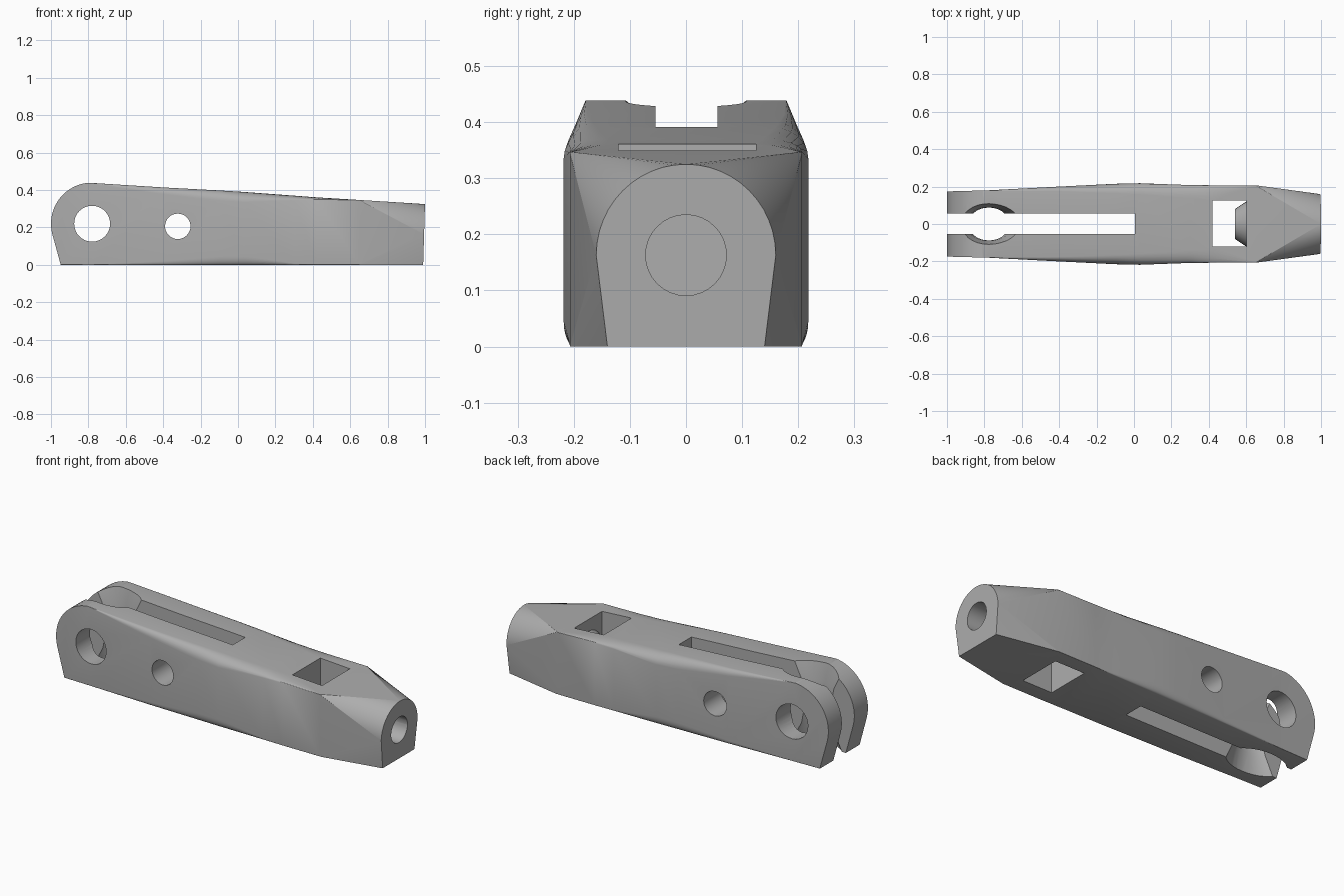
import bpy, bmesh, math
from mathutils import Matrix, Vector

old = bpy.data.objects.get("Cube")
if old:
    bpy.data.objects.remove(old, do_unlink=True)

grey = bpy.data.materials.new("metal grey")
grey.use_nodes = True
COLOUR = (0.42, 0.42, 0.42, 1)
grey.diffuse_color = COLOUR
grey.node_tree.nodes["Principled BSDF"].inputs["Base Color"].default_value = COLOUR


def make(name, bm, helper=True):
    bmesh.ops.recalc_face_normals(bm, faces=bm.faces)
    mesh = bpy.data.meshes.new(name)
    bm.to_mesh(mesh)
    bm.free()
    mesh.materials.append(grey)
    ob = bpy.data.objects.new(name, mesh)
    bpy.context.collection.objects.link(ob)
    if helper:
        ob.hide_render = True
    return ob


def loft(name, rings, helper=True):
    bm = bmesh.new()
    loops = [[bm.verts.new(p) for p in ring] for ring in rings]
    for a, b in zip(loops, loops[1:]):
        for i in range(len(a)):
            j = (i + 1) % len(a)
            bm.faces.new((a[i], a[j], b[j], b[i]))
    bm.faces.new(loops[0])
    bm.faces.new(loops[-1])
    return make(name, bm, helper)


def box(name, x0, x1, y0, y1, z0, z1):
    return loft(name, [[(x0, y0, z), (x1, y0, z), (x1, y1, z), (x0, y1, z)] for z in (z0, z1)])


def cone(name, centre, axis, r1, r2, depth, segments=32):
    bm = bmesh.new()
    turn = Vector((0, 0, 1)).rotation_difference(Vector(axis)).to_matrix().to_4x4()
    bmesh.ops.create_cone(bm, cap_ends=True, segments=segments, radius1=r1, radius2=r2,
                          depth=depth, matrix=Matrix.Translation(centre) @ turn)
    return make(name, bm)


def section(x, w, top, tx, tz, bx, bz):
    """Box section with elliptical top and bottom corners."""
    half = []
    for cx, cz, dx, dz, base in ((w - bx, bz, bx, bz, -90), (w - tx, top - tz, tx, tz, 0)):
        for k in range(7):
            a = math.radians(base + 15 * k)
            half.append((x, cx + dx * math.cos(a), cz + dz * math.sin(a)))
    return half + [(x, -y, z) for x, y, z in reversed(half)]


def combine(target, tool, operation):
    mod = target.modifiers.new(operation.lower(), 'BOOLEAN')
    mod.operation, mod.object, mod.solver = operation, tool, 'EXACT'
    bpy.context.view_layer.objects.active = target
    bpy.ops.object.modifier_apply(modifier=mod.name)
    bpy.data.objects.remove(tool, do_unlink=True)


# Main bar: x, half width, top, top corner size, bottom corner size
T = 0.002
body = loft("link_body", [section(*s) for s in (
    (-1.05, 0.173, 0.452, T, T, T, T),
    (-0.78, 0.18, 0.438, T, T, T, T),
    (-0.4, 0.2, 0.414, 0.025, 0.035, 0.01, 0.02),
    (-0.1, 0.215, 0.398, 0.05, 0.055, 0.02, 0.045),
    (0.03, 0.218, 0.39, 0.06, 0.055, 0.02, 0.045),
    (0.3, 0.208, 0.37, 0.07, 0.024, 0.006, 0.008),
    (0.42, 0.207, 0.361, 0.08, 0.014, T, T),
    (0.65, 0.207, 0.347, T, T, T, T))], helper=False)

# Rounded rear end
arc = [math.radians(a) for a in range(87, 196, 6)]
side = [(-0.78 + 0.22 * math.cos(a), 0.22 + 0.22 * math.sin(a)) for a in arc]
side += [(-0.945, -0.01), (1, -0.01), (1, 0.35)]
combine(body, loft("rear_round", [[(x, y, z) for x, z in side] for y in (-0.3, 0.3)]), 'INTERSECT')

# Tapered nose: box face blending into an arch
bm = bmesh.new()
for y in (-0.207, 0.207):
    for z in (0, 0.347):
        bm.verts.new((0.65, y, z))
    bm.verts.new((0.99, math.copysign(0.14, y), 0))
for k in range(25):
    a = math.pi * k / 24
    z = 0.163 + 0.162 * math.sin(a)
    bm.verts.new((0.99 + 0.03 * z, 0.16 * math.cos(a), z))
bmesh.ops.convex_hull(bm, input=bm.verts)
combine(body, make("nose", bm), 'UNION')

# Fork slot and square window
combine(body, box("fork_slot", -1.2, 0.005, -0.054, 0.056, -0.1, 0.6), 'DIFFERENCE')
combine(body, box("window", 0.42, 0.602, -0.12, 0.125, -0.1, 0.6), 'DIFFERENCE')

# Conical seat inside the window, then the nose bore
combine(body, cone("bore_seat", (0.58, 0, 0.163), (1, 0, 0), 0.08, 0.133, 0.08), 'UNION')
combine(body, cone("nose_bore", (0.82, 0, 0.163), (1, 0, 0), 0.072, 0.072, 0.64), 'DIFFERENCE')

# Cross pin holes
for name, x, z, r in (("large_pin_hole", -0.78, 0.22, 0.096), ("small_pin_hole", -0.322, 0.206, 0.068)):
    combine(body, cone(name, (x, 0, z), (0, 1, 0), r, r, 1), 'DIFFERENCE')

# Flared vertical passage across the fork
rings = []
for z, rx, ry in ((-0.02, 0.18, 0.113), (0.1, 0.125, 0.09), (0.22, 0.105, 0.08),
                  (0.34, 0.125, 0.09), (0.46, 0.18, 0.113)):
    rings.append([(-0.775 + rx * math.cos(a * math.pi / 16), ry * math.sin(a * math.pi / 16), z)
                  for a in range(32)])
combine(body, loft("flared_passage", rings), 'DIFFERENCE')

bpy.ops.object.select_all(action='DESELECT')
body.select_set(True)
bpy.context.view_layer.objects.active = body
bpy.ops.object.shade_smooth_by_angle(angle=math.radians(30))
